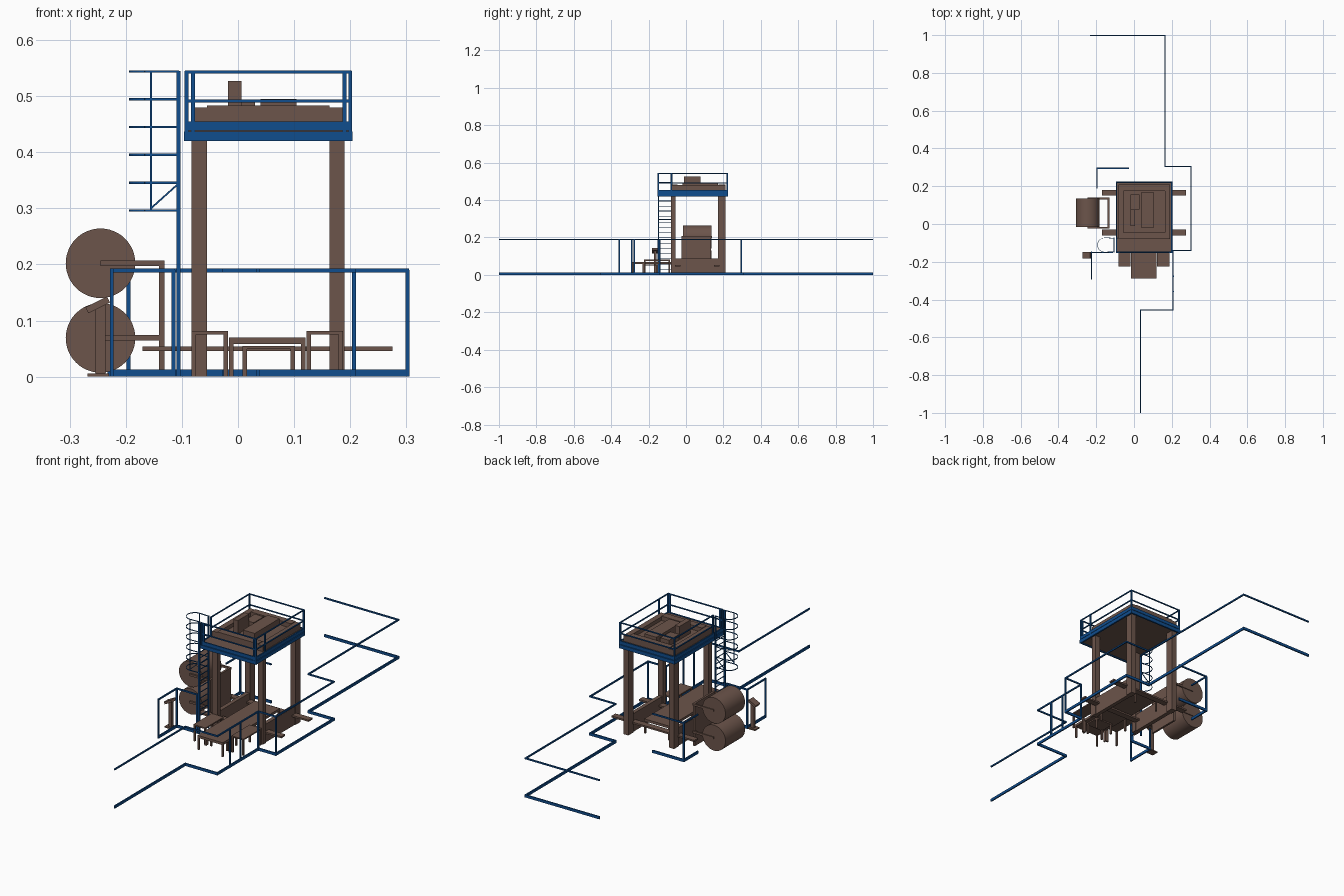
import bpy, bmesh, math
from mathutils import Vector, Matrix

if "Cube" in bpy.data.objects:
    bpy.data.objects.remove(bpy.data.objects["Cube"])


def material(name, rgb):
    m = bpy.data.materials.new(name)
    m.diffuse_color = (*rgb, 1)
    m.use_nodes = True
    m.node_tree.nodes["Principled BSDF"].inputs["Base Color"].default_value = m.diffuse_color
    return m


BROWN = material("brown_paint", (0.15, 0.09, 0.07))
BLUE = material("blue_paint", (0.005, 0.075, 0.27))


def finish(name, bm, mat):
    bmesh.ops.recalc_face_normals(bm, faces=bm.faces)
    me = bpy.data.meshes.new(name)
    bm.to_mesh(me)
    bm.free()
    me.materials.append(mat)
    ob = bpy.data.objects.new(name, me)
    bpy.context.collection.objects.link(ob)
    return ob


def boxes(name, items, mat=BROWN):
    """Each item is (x0, x1, y0, y1, z0, z1)."""
    bm = bmesh.new()
    for x0, x1, y0, y1, z0, z1 in items:
        m = Matrix.Translation(((x0 + x1) / 2, (y0 + y1) / 2, (z0 + z1) / 2))
        bmesh.ops.create_cube(bm, size=1, matrix=m @ Matrix.Diagonal((x1 - x0, y1 - y0, z1 - z0, 1)))
    return finish(name, bm, mat)


def bars(name, segs, w, h, mat=BLUE):
    """Rectangular bars between point pairs, width w, height h."""
    bm = bmesh.new()
    for a, b in segs:
        a, b = Vector(a), Vector(b)
        d = b - a
        m = Matrix.Translation((a + b) / 2) @ d.to_track_quat('X', 'Z').to_matrix().to_4x4()
        bmesh.ops.create_cube(bm, size=1, matrix=m @ Matrix.Diagonal((d.length + w, w, h, 1)))
    return finish(name, bm, mat)


def chain(pts, z):
    p = [(x, y, z) for x, y in pts]
    return list(zip(p, p[1:]))


def post(x, y, z0, z1, w=0.007):
    return (x - w / 2, x + w / 2, y - w / 2, y + w / 2, z0, z1)


# Ground level safety fence
fences = {
    "main_fence": [(-.23, .997), (.165, .997), (.165, .305), (.302, .305), (.302, -.14),
                   (.207, -.14), (.207, -.455), (.035, -.455), (.035, -.997)],
    "rear_fence": [(-.03, .295), (-.195, .295), (-.195, .19)],
    "left_fence": [(-.225, -.29), (-.225, -.15), (-.115, -.15)],
}
for name, pts in fences.items():
    bars(name + "_top_rail", chain(pts, .189), .006, .007)
    bars(name + "_kick_rail", chain(pts, .0065), .006, .013)
boxes("fence_posts", [post(x, y, 0, .19) for x, y in (
    (.302, -.14), (.207, -.14), (.207, -.276), (.207, -.357), (-.195, .295),
    (-.225, -.29), (-.225, -.15), (-.115, -.15))], BLUE)

# Press frame: columns, side walls, crown
XS = ((-.083, -.055), (.163, .19))
boxes("columns", [(a, b, c, d, 0, .48) for a, b in XS for c, d in ((-.08, -.055), (.172, .21))])
boxes("side_walls", [(a + .004, b - .004, -.06, .18, 0, .088) for a, b in XS])
boxes("deck", [(-.09, .197, -.145, .218, .424, .452)])
boxes("crown_frame", [(a, b, -.08, .21, .452, .48) for a, b in XS] +
      [(-.055, .163, c, d, .452, .483) for c, d in ((-.08, -.045), (.175, .21))])
boxes("crown_plate", [(-.055, .163, -.045, .175, .452, .462)])
boxes("crown_drive_units", [(-.018, .006, -.01, .155 * .5, .46, .527), (-.018, .03, .078, .155, .46, .49),
                            (.04, .104, -.02, .17, .46, .495)])

# Platform edge beams and guard rails
X0, X1, Y0, Y1 = -.092, .2, -.149, .22
ring = [(X0, Y0), (X1, Y0), (X1, Y1), (X0, Y1), (X0, Y0)]
bars("platform_beams", chain(ring, .428), .008, .017)
bars("platform_toe_boards", chain(ring, .447), .006, .016)
guard = [(X0, Y0), (X1, Y0), (X1, Y1), (X0, Y1), (X0, -.075)]
for z in (.491, .543):
    bars("platform_guard_rail", chain(guard, z), .005, .005)
boxes("platform_posts", [post(x, y, .42, .545) for x, y in guard] +
      [post(x, y, .42, .545) for x, y in ((X1, Y0 + .07), (X0 + .012, Y0), (X1 - .01, Y0))], BLUE)

# Caged ladder
LX, LA, LB = -.106, -.147, -.075
boxes("ladder_rails", [post(LX, y, 0, .545) for y in (LA, LB)], BLUE)
bars("ladder_rungs", [((LX, LA, .03 + .028 * i), (LX, LB, .03 + .028 * i)) for i in range(15)], .003, .003)
cy, r = (LA + LB) / 2, .038
arc = [(-.155 - r * math.sin(math.pi * i / 10), cy - r * math.cos(math.pi * i / 10)) for i in range(11)]
hoop = [(LX, LA)] + arc + [(LX, LB)]
segs = []
for i in range(6):
    segs += chain(hoop, .296 + .0496 * i)
bars("cage_hoops", segs, .002, .004)
strips = []
for y, ly in ((cy - r, LA), (cy + r, LB)):
    strips += [((-.155, y, .296), (-.155, y, .544)), ((-.155, y, .3), (LX, ly, .344))]
bars("cage_strips", strips, .003, .003)

# Through rails under the press
boxes("cross_rails", [(-.17, .275, a, b, .046, .054) for a, b in ((-.06, -.03), (.15, .18))])


# Work tables with four legs
def table(name, x0, x1, y0, y1, top, t):
    w = .008
    legs = [(x, x + w, y, y + w, 0, top - t) for x in (x0, x1 - w) for y in (y0, y1 - w)]
    boxes(name, [(x0, x1, y0, y1, top - t, top)] + legs)


table("left_table", -.083, -.018, -.225, -.085, .081, .006)
table("right_table", .122, .187, -.225, -.085, .081, .006)
table("centre_table", -.016, .12, -.225, .15, .07, .012)
table("front_table", .008, .102, -.225, -.15, .055, .006)
table("infeed_table", -.016, .12, -.288, -.225, .07, .012)

# Coil rack with two rolls
rack = [(-.141, -.131, -.025, .133, 0, .207)]
for z in (.197, .064):
    rack += [(-.245, -.131, y, y + .008, z, z + .01) for y in (-.024, .131)]
boxes("coil_rack", rack)
for label, z in (("lower", .069), ("upper", .202)):
    bm = bmesh.new()
    m = Matrix.Translation((-.245, .06, z)) @ Matrix.Rotation(math.pi / 2, 4, 'X')
    bmesh.ops.create_cone(bm, cap_ends=True, segments=48, radius1=.062, radius2=.062, depth=.15, matrix=m)
    ob = finish(label + "_roll", bm, BROWN)
    bpy.context.view_layer.objects.active = ob
    ob.select_set(True)
    bpy.ops.object.shade_smooth_by_angle()
    ob.select_set(False)

# Operator pedestal
boxes("pedestal", [(-.268, -.23, -.182, -.148, 0, .006), (-.254, -.236, -.172, -.158, .006, .13)])
bars("pedestal_head", [((-.254, -.165, .126), (-.246, -.165, .13))], .034, .012, BROWN)
